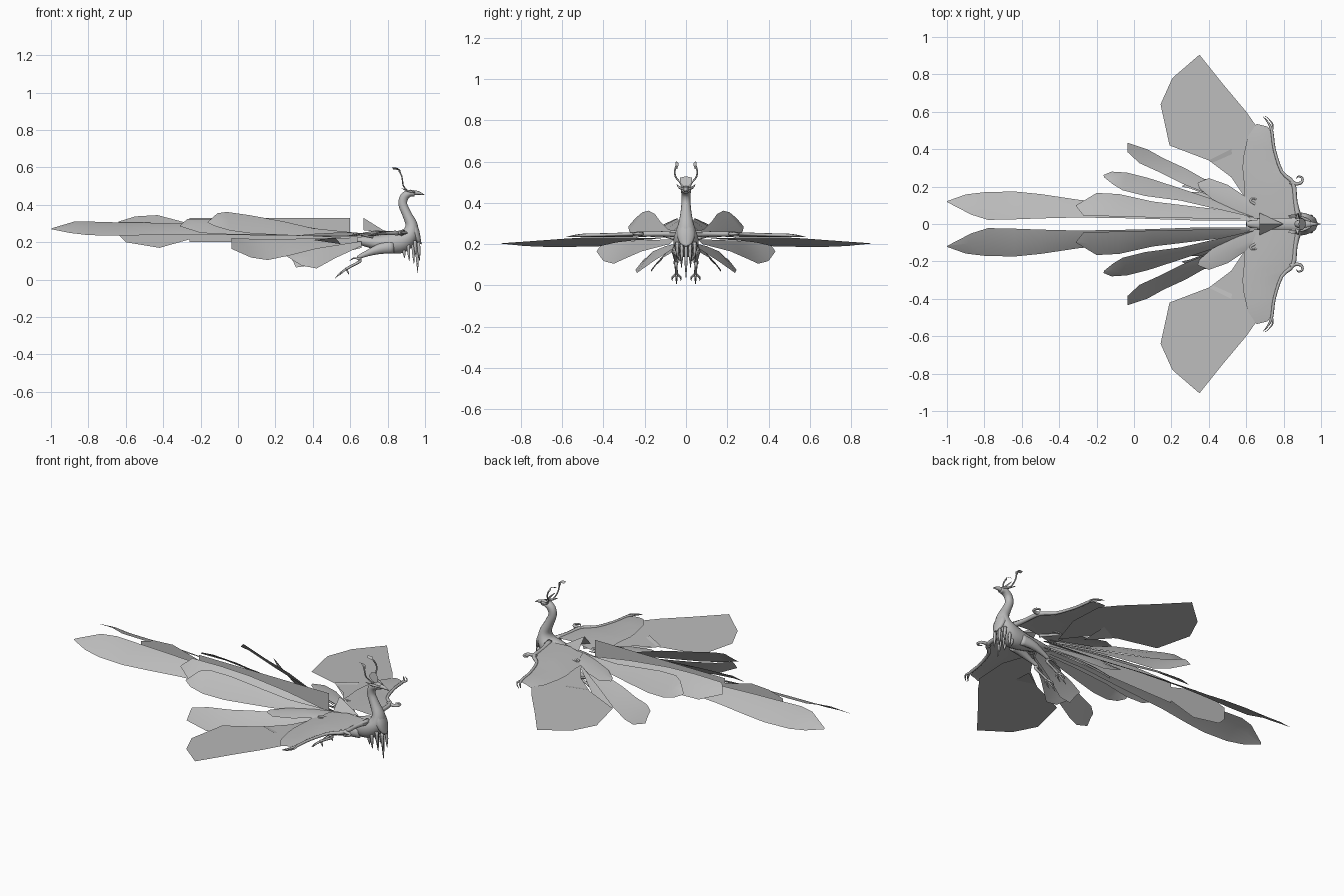
import bpy, bmesh, math
from mathutils import Vector

grey = bpy.data.materials.new("plain grey")
grey.diffuse_color = (0.5, 0.5, 0.5, 1)


def finish(name, bm, mirror=False, smooth=True):
    bmesh.ops.recalc_face_normals(bm, faces=bm.faces)
    me = bpy.data.meshes.new(name)
    bm.to_mesh(me)
    bm.free()
    me.materials.append(grey)
    ob = bpy.data.objects.new(name, me)
    bpy.context.collection.objects.link(ob)
    if smooth:
        for p in me.polygons:
            p.use_smooth = True
    if mirror:
        m = ob.modifiers.new("mirror", 'MIRROR')
        m.use_axis = (False, True, False)
        m.use_mirror_merge = False
    return ob


def catmull(pts, steps):
    """Smooth a list of equal-length tuples."""
    out, n = [], len(pts)
    for i in range(n - 1):
        p = [Vector(pts[min(max(j, 0), n - 1)]) for j in (i - 1, i, i + 1, i + 2)]
        for s in range(steps):
            t = s / steps
            out.append(0.5 * (2 * p[1] + (p[2] - p[0]) * t
                              + (2 * p[0] - 5 * p[1] + 4 * p[2] - p[3]) * t * t
                              + (3 * p[1] - p[0] - 3 * p[2] + p[3]) * t ** 3))
    return out + [Vector(pts[-1])]


def tube(name, pts, sides=10, mirror=False, ref=(0, 1, 0), steps=3):
    """Loft ellipses along a path: x, y, z, half width along ref, half height."""
    path = catmull(pts, steps)
    bm, rings = bmesh.new(), []
    for i, p in enumerate(path):
        a, b = path[max(i - 1, 0)], path[min(i + 1, len(path) - 1)]
        t = (Vector(b[:3]) - Vector(a[:3])).normalized()
        side = (Vector(ref) - t * t.dot(Vector(ref))).normalized()
        up = t.cross(side)
        ring = []
        for k in range(sides):
            g = 2 * math.pi * k / sides
            ring.append(bm.verts.new(Vector(p[:3]) + side * math.cos(g) * max(p[3], .0008)
                                     + up * math.sin(g) * max(p[4], .0008)))
        rings.append(ring)
    for r, q in zip(rings, rings[1:]):
        for k in range(sides):
            bm.faces.new((r[k], r[(k + 1) % sides], q[(k + 1) % sides], q[k]))
    bm.faces.new(rings[0])
    bm.faces.new(rings[-1])
    return finish(name, bm, mirror)


def round_tube(name, pts, **kw):
    return tube(name, [(*p, p[3]) for p in pts], **kw)


def feather(name, rows, mirror=True):
    """Open blade from rows of x_out, y_out, z_out, x_in, y_in, z_in."""
    bm, lines = bmesh.new(), []
    for r in rows:
        o, i = Vector(r[:3]), Vector(r[3:])
        mid = (o + i) / 2 + Vector((0, 0, 0.06 * (o - i).length))
        lines.append([bm.verts.new(v) for v in (o, mid, i)])
    for a, b in zip(lines, lines[1:]):
        for k in range(2):
            bm.faces.new((a[k], a[k + 1], b[k + 1], b[k]))
    return finish(name, bm, mirror)


def sheet(name, outline, height, mirror=True):
    bm = bmesh.new()
    bm.faces.new([bm.verts.new((x, y, height(x, y))) for x, y in outline])
    bmesh.ops.triangulate(bm, faces=bm.faces)
    return finish(name, bm, mirror, False)


# Body, neck and head
tube("body", [(.60, 0, .215, .012, .012), (.68, 0, .205, .035, .028), (.77, 0, .195, .05, .045),
              (.86, 0, .20, .06, .062), (.915, 0, .235, .058, .05), (.928, 0, .29, .04, .034),
              (.905, 0, .345, .028, .026), (.882, 0, .40, .022, .024), (.888, 0, .44, .022, .024),
              (.915, 0, .461, .025, .02), (.945, 0, .461, .018, .016)], sides=14, steps=4)
tube("beak", [(.935, 0, .464, .016, .014), (.965, 0, .463, .009, .01), (.998, 0, .452, .001, .001)], sides=8)
tube("brow", [(.945, .014, .468, .006, .005), (.91, .03, .474, .008, .006), (.875, .045, .488, .001, .001)],
     sides=6, mirror=True)

# Head plumes and crest
round_tube("head_plume", [(.905, .015, .475, .005), (.885, .03, .50, .004), (.88, .05, .525, .004),
                          (.875, .054, .555, .004), (.862, .046, .58, .005)], sides=6, mirror=True)
feather("plume_tip", [(.868, .052, .565, .872, .042, .565), (.85, .052, .598, .868, .036, .585),
                      (.822, .045, .60, .83, .036, .59)])
sheet("crest_fan", [(.925, 0), (.905, .028), (.885, .03), (.88, 0)], lambda x, y: .47 + (.925 - x) * 1.3)

# Chest bib and hanging plumes
tube("chest_bib", [(.925, 0, .30, .034, .03), (.948, 0, .25, .045, .025), (.968, 0, .205, .03, .012),
                   (.982, 0, .19, .002, .002)], sides=10)
for x, y, top, tip in [(.955, 0, .21, .035), (.935, .022, .2, .085), (.965, .02, .2, .10),
                       (.91, .04, .19, .10), (.885, .03, .17, .115), (.945, .042, .21, .125)]:
    tube("hanging_plume", [(x, y, top, .008, .009), (x + .003, y, (top + tip) / 2, .008, .009),
                           (x + .006, y, tip, .001, .001)], sides=6, mirror=y > 0, steps=2)

# Legs and feet
tube("leg", [(.83, .04, .175, .022, .035), (.76, .048, .165, .022, .028), (.69, .05, .14, .013, .016),
             (.645, .048, .118, .009, .011), (.655, .048, .10, .008, .008), (.61, .047, .075, .007, .007),
             (.575, .046, .055, .008, .008)], sides=8, mirror=True)
for dx, dy, dz in [(-.06, 0, -.052), (-.035, .02, -.035), (-.035, -.02, -.035), (.015, 0, -.03)]:
    round_tube("toe", [(.578, .046, .057, .007), (.578 + dx * .6, .046 + dy, .057 + dz * .5, .005),
                       (.578 + dx, .046 + dy, .057 + dz, .001)], sides=6, mirror=True, steps=2)
round_tube("leg_spur", [(.655, .052, .11, .007), (.62, .056, .115, .005), (.595, .058, .1, .001)],
           sides=6, mirror=True)


# Wings: shoulder membrane, large feather sheet, small coverts
def wing_z(x, y):
    return .236 - (.72 - x) * .088


sheet("wing_feathers", [(.62, .10), (.68, .3), (.67, .5), (.60, .60), (.47, .755), (.35, .905), (.205, .78),
                        (.142, .64), (.19, .42), (.40, .34), (.52, .25)], wing_z)
feather("wing_membrane", [
    (.905, .03, .255, .60, .03, .235), (.875, .10, .255, .59, .12, .236), (.86, .18, .252, .59, .2, .236),
    (.85, .225, .25, .585, .25, .236), (.805, .265, .249, .58, .3, .234), (.77, .33, .247, .585, .36, .234),
    (.748, .40, .246, .60, .43, .234), (.742, .48, .244, .61, .47, .234), (.715, .52, .24, .655, .535, .234)])
round_tube("wing_arm", [(.88, .03, .25, .018), (.862, .12, .25, .012), (.85, .22, .249, .012),
                        (.79, .28, .248, .009), (.75, .4, .245, .008), (.738, .49, .243, .008),
                        (.722, .535, .24, .006), (.69, .575, .236, .001)], sides=8, mirror=True, ref=(0, 0, 1))
round_tube("wing_claw", [(.735, .49, .243, .007), (.742, .53, .24, .005), (.722, .56, .237, .003),
                         (.70, .578, .235, .001)], sides=6, mirror=True, ref=(0, 0, 1))
round_tube("shoulder_curl", [(.835, .225, .25, .012), (.865, .215, .25, .01), (.895, .222, .25, .008),
                             (.9, .245, .25, .006), (.88, .255, .25, .005), (.868, .243, .25, .002)],
           sides=8, mirror=True, ref=(0, 0, 1))
sheet("wing_covert", [(.40, .34), (.52, .40), (.55, .23)], lambda x, y: .19 + (y - .23) * .2)
feather("scapular_feather", [(.62, .13, .238, .66, .03, .25), (.5, .21, .235, .55, .07, .25),
                             (.4, .245, .232, .42, .13, .245), (.34, .22, .235, .35, .19, .24)])
round_tube("rump_curl", [(.72, .06, .23, .01), (.66, .1, .24, .008), (.625, .12, .245, .007),
                         (.63, .135, .245, .005), (.66, .13, .245, .005), (.67, .115, .245, .002)],
           sides=6, mirror=True, ref=(0, 0, 1))
sheet("back_fin", [(.80, 0), (.67, 0), (.67, .06)], lambda x, y: .25 + (.80 - x) * .62 - y * 1.1)

# Long tail feathers
feather("long_tail_feather", [
    (.66, .05, .225, .66, .02, .235), (.3, .065, .235, .3, .02, .262), (0, .10, .238, 0, .03, .285),
    (-.3, .13, .24, -.3, .035, .30), (-.5, .16, .238, -.5, .03, .305), (-.64, .174, .235, -.64, .025, .306),
    (-.8, .17, .238, -.78, .022, .31), (-.9, .158, .25, -.87, .05, .312), (-1, .122, .27, -.995, .115, .275)])
# Middle tail feathers
feather("middle_tail_feather", [
    (.62, .06, .22, .62, .03, .24), (.35, .09, .235, .35, .03, .285), (.1, .12, .24, .1, .035, .315),
    (-.08, .16, .243, -.08, .04, .325), (-.2, .166, .25, -.27, .045, .325), (-.31, .10, .285, -.31, .095, .29)])
# Upper side feathers
feather("upper_side_feather", [
    (.64, .06, .23, .64, .035, .25), (.4, .14, .232, .4, .09, .275), (.25, .19, .238, .25, .125, .31),
    (.08, .245, .246, .06, .15, .345), (-.04, .275, .262, -.06, .18, .362), (-.12, .28, .285, -.11, .21, .355),
    (-.163, .262, .305, -.16, .25, .31)])
# Outer side feathers
feather("outer_side_feather", [
    (.64, .08, .20, .64, .05, .225), (.42, .215, .165, .42, .15, .22), (.28, .295, .13, .26, .215, .218),
    (.16, .35, .105, .14, .275, .215), (.07, .40, .118, .03, .325, .22), (-.035, .434, .165, -.035, .385, .222)])
# Lower side feathers
feather("lower_side_feather", [
    (.66, .06, .18, .66, .04, .205), (.52, .16, .115, .50, .10, .19), (.42, .238, .06, .38, .16, .165),
    (.34, .245, .075, .30, .19, .135), (.26, .205, .125, .255, .2, .13)])
feather("under_tail_feather", [
    (.66, .05, .17, .66, .025, .195), (.5, .12, .13, .5, .07, .18), (.38, .17, .075, .36, .1, .15),
    (.31, .17, .065, .28, .12, .12)])

# Upright centre tail feather and keel
feather("centre_tail_feather", [
    (.6, 0, .235, .6, 0, .215), (0, 0, .275, 0, 0, .235), (-.26, 0, .30, -.26, 0, .215),
    (-.43, 0, .345, -.42, 0, .17), (-.55, 0, .338, -.6, 0, .2), (-.64, 0, .31, -.64, 0, .24)], False)
feather("centre_keel", [(.6, .002, .33, .6, .002, .21), (-.26, .002, .33, -.26, .002, .20)], False)
